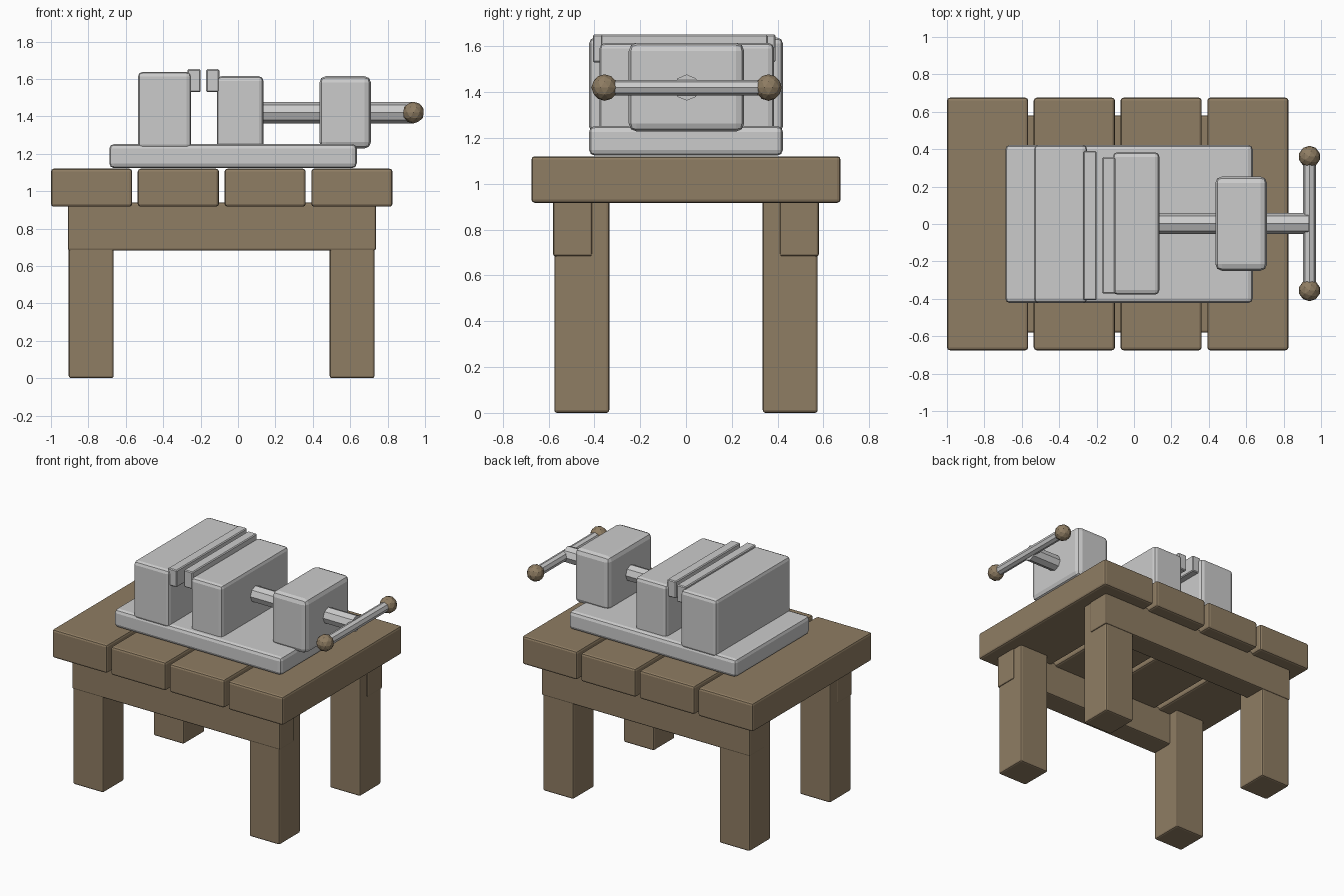
import bpy, bmesh, math
from mathutils import Matrix

if "Cube" in bpy.data.objects:
    bpy.data.objects.remove(bpy.data.objects["Cube"])


def material(name, rgb):
    m = bpy.data.materials.new(name)
    m.diffuse_color = (*rgb, 1)
    m.use_nodes = True
    m.node_tree.nodes["Principled BSDF"].inputs["Base Color"].default_value = m.diffuse_color
    return m


WOOD = material("brown wood", (0.275, 0.205, 0.125))
METAL = material("light grey metal", (0.60, 0.60, 0.60))


def finish(name, bm, mat):
    me = bpy.data.meshes.new(name)
    bm.to_mesh(me)
    bm.free()
    me.materials.append(mat)
    ob = bpy.data.objects.new(name, me)
    bpy.context.collection.objects.link(ob)
    return ob


def block(name, x, y, z, mat, bevel=0.015, segments=2):
    """Bevelled box from (min, max) ranges."""
    bm = bmesh.new()
    bmesh.ops.create_cube(bm, size=1)
    for v in bm.verts:
        v.co = [(a + b) / 2 + c * (b - a) for (a, b), c in zip((x, y, z), v.co)]
    bmesh.ops.bevel(bm, geom=bm.edges[:], offset=bevel, segments=segments,
                    profile=0.5, affect='EDGES')
    return finish(name, bm, mat)


def rod(name, radius, length, axis, centre, mat):
    """Eight-sided bar along the x or y axis."""
    bm = bmesh.new()
    turn = Matrix.Rotation(math.pi / 2, 4, 'Y' if axis == 'x' else 'X')
    bmesh.ops.create_cone(bm, cap_ends=True, segments=8, radius1=radius,
                          radius2=radius, depth=length,
                          matrix=Matrix.Translation(centre) @ turn)
    return finish(name, bm, mat)


# Table top planks
for i in range(4):
    x0 = -1.0 + i * 0.464
    block(f"plank_{i + 1}", (x0, x0 + 0.434), (-0.675, 0.675), (0.917, 1.12), WOOD)

# Side rails and legs, front and back
for s, side in ((-1, "front"), (1, "back")):
    block(f"{side}_rail", (-0.91, 0.737), sorted((s * 0.58, s * 0.41)), (0.683, 0.94), WOOD, 0.01)
    for x0, end in ((-0.905, "left"), (0.49, "right")):
        block(f"{side}_{end}_leg", (x0, x0 + 0.24), sorted((s * 0.575, s * 0.335)),
              (0, 0.935), WOOD, 0.012)

# Vise base, jaws and gripping plates
block("vise_base", (-0.688, 0.635), (-0.423, 0.423), (1.123, 1.252), METAL, 0.025)
block("fixed_jaw", (-0.535, -0.25), (-0.423, 0.423), (1.225, 1.638), METAL, 0.025)
block("moving_jaw", (-0.113, 0.136), (-0.378, 0.384), (1.225, 1.615), METAL, 0.025)
block("fixed_jaw_plate", (-0.27, -0.20), (-0.407, 0.39), (1.53, 1.652), METAL, 0.006, 1)
block("moving_jaw_plate", (-0.17, -0.10), (-0.372, 0.357), (1.53, 1.652), METAL, 0.006, 1)

# Screw support, screw and turning handle
block("screw_support", (0.435, 0.711), (-0.25, 0.254), (1.228, 1.615), METAL, 0.035)
rod("screw", 0.057, 0.85, 'x', (0.51, 0.003, 1.42), METAL)
rod("handle_bar", 0.034, 0.72, 'y', (0.938, 0.003, 1.42), METAL)
for y, end in ((-0.355, "front"), (0.36, "back")):
    bm = bmesh.new()
    bmesh.ops.create_icosphere(bm, subdivisions=2, radius=0.058,
                               matrix=Matrix.Translation((0.938, y, 1.42)))
    finish(f"{end}_handle_knob", bm, WOOD)
